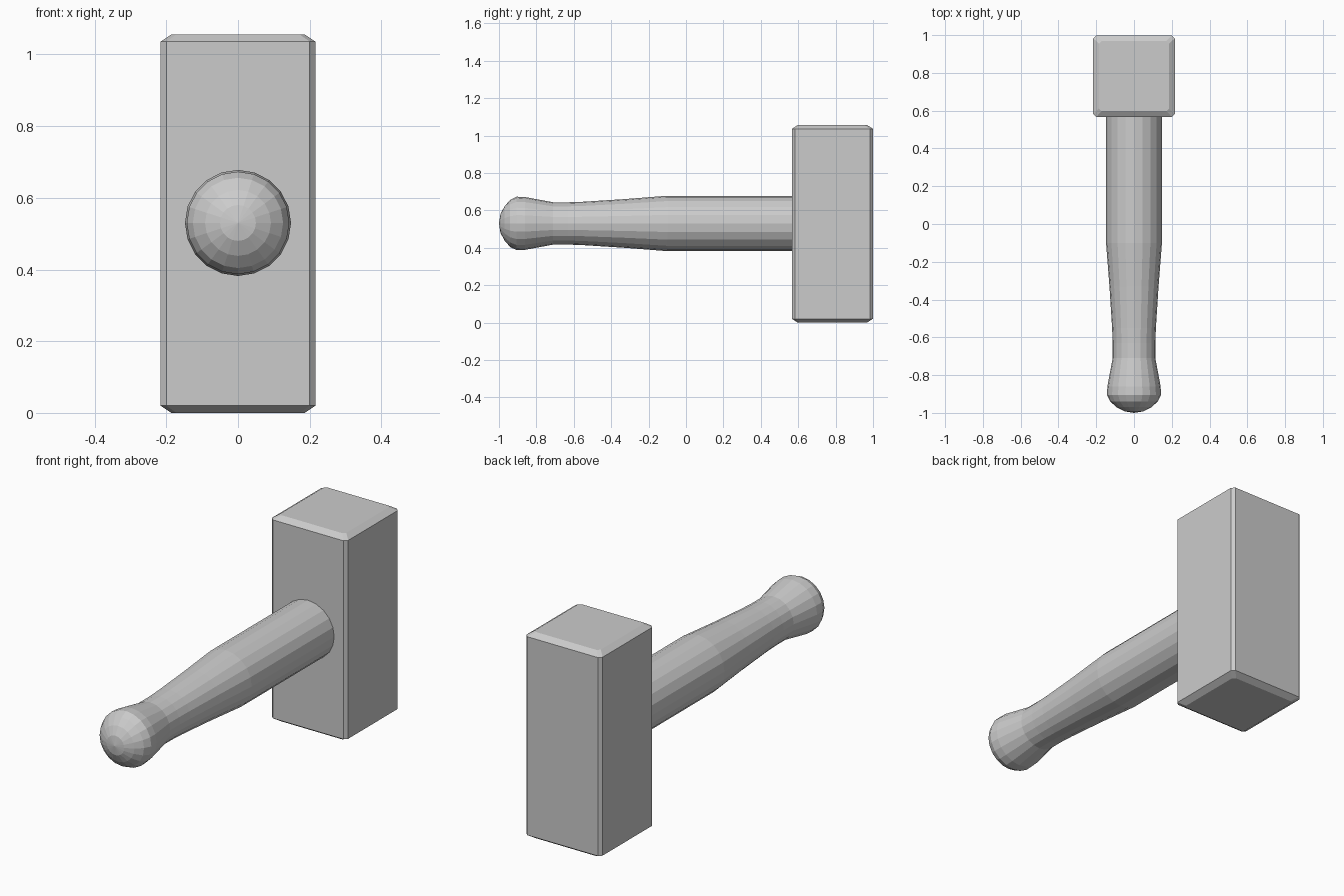
import bpy, bmesh
from math import sin, cos, tau

if "Cube" in bpy.data.objects:
    bpy.data.objects.remove(bpy.data.objects["Cube"])


def loft(name, rings, tip=None):
    """Skin a list of equal-length point rings, closing both ends."""
    bm = bmesh.new()
    loops = [[bm.verts.new(p) for p in ring] for ring in rings]
    n = len(loops[0])
    for a, b in zip(loops, loops[1:]):
        for i in range(n):
            j = (i + 1) % n
            bm.faces.new((a[i], a[j], b[j], b[i]))
    if tip:
        t = bm.verts.new(tip)
        for i in range(n):
            bm.faces.new((t, loops[0][(i + 1) % n], loops[0][i]))
    else:
        bm.faces.new(loops[0])
    bm.faces.new(loops[-1])
    bmesh.ops.recalc_face_normals(bm, faces=bm.faces[:])
    mesh = bpy.data.meshes.new(name)
    bm.to_mesh(mesh)
    bm.free()
    ob = bpy.data.objects.new(name, mesh)
    bpy.context.collection.objects.link(ob)
    return ob


# Head: block with chamfered upright edges and bevelled end caps
HALF, CHAMFER, HEAD_Y = 0.216, 0.016, 0.783


def head_ring(z, scale):
    a, b = HALF * scale, (HALF - CHAMFER) * scale
    pts = [(a, -b), (a, b), (b, a), (-b, a), (-a, b), (-a, -b), (-b, -a), (b, -a)]
    return [(x, HEAD_Y + y, z) for x, y in pts]


loft("hammer_head", [head_ring(0, 0.86), head_ring(0.02, 1),
                     head_ring(1.036, 1), head_ring(1.056, 0.86)])

# Handle: turned profile of (y, radius) from the domed grip end to the head
SIDES, AXIS_Z = 20, 0.53
profile = [(-0.992, 0.05), (-0.97, 0.092), (-0.94, 0.126), (-0.905, 0.143),
           (-0.86, 0.141), (-0.79, 0.128), (-0.71, 0.113), (-0.63, 0.113),
           (-0.55, 0.116), (-0.33, 0.13), (-0.1, 0.148), (0.6, 0.148)]
loft("handle",
     [[(r * sin(tau * i / SIDES), y, AXIS_Z + r * cos(tau * i / SIDES))
       for i in range(SIDES)] for y, r in profile],
     tip=(0, -1, AXIS_Z))
